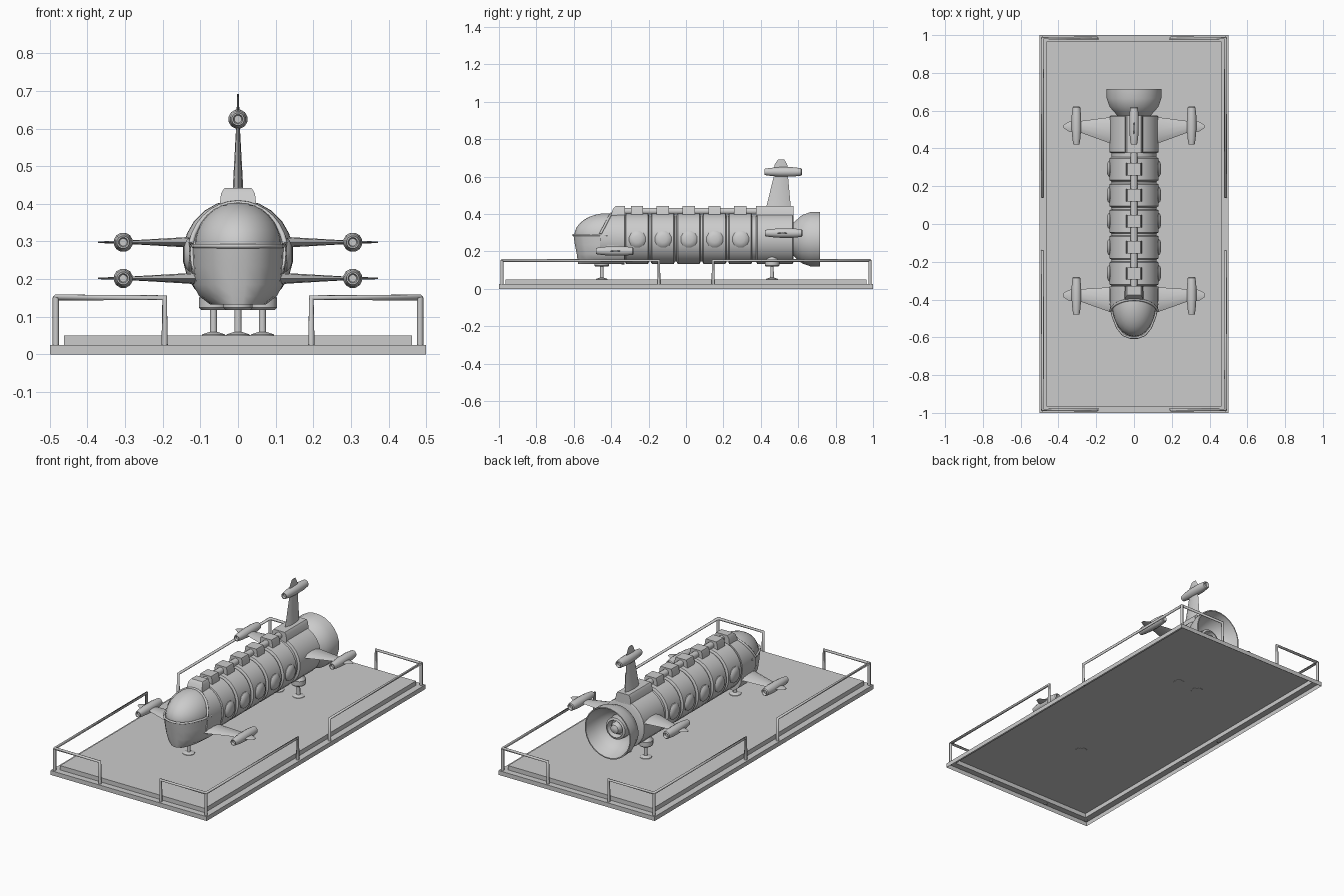
import bpy, bmesh, math
from mathutils import Matrix, Vector

if "Cube" in bpy.data.objects:
    bpy.data.objects.remove(bpy.data.objects["Cube"])

CZ = 0.268  # hull axis height


def finish(name, bm, smooth=True):
    bmesh.ops.recalc_face_normals(bm, faces=bm.faces[:])
    me = bpy.data.meshes.new(name)
    bm.to_mesh(me)
    bm.free()
    ob = bpy.data.objects.new(name, me)
    bpy.context.collection.objects.link(ob)
    if smooth:
        bpy.ops.object.select_all(action='DESELECT')
        ob.select_set(True)
        bpy.context.view_layer.objects.active = ob
        bpy.ops.object.shade_smooth_by_angle(angle=math.radians(35))
    return ob


def loft(name, rings, caps=(True, True), smooth=True):
    """Skin a list of closed rings of points."""
    bm = bmesh.new()
    vs = [[bm.verts.new(p) for p in r] for r in rings]
    n = len(vs[0])
    for a, b in zip(vs, vs[1:]):
        for i in range(n):
            j = (i + 1) % n
            bm.faces.new((a[i], a[j], b[j], b[i]))
    if caps[0]:
        bm.faces.new(vs[0])
    if caps[1]:
        bm.faces.new(vs[-1])
    return finish(name, bm, smooth)


def lathe(name, profile, centre, axis='Y', n=24, sx=1.0, caps=(True, True)):
    """Turn (radius, position) pairs around an axis through centre."""
    rings = []
    for r, t in profile:
        ring = []
        for i in range(n):
            a = 2 * math.pi * (i + 0.5) / n
            u, v = r * math.cos(a), r * math.sin(a)
            p = {'Y': (u * sx, t, v), 'Z': (u, v, t), 'X': (t, u, v)}[axis]
            ring.append(Vector(p) + Vector(centre))
        rings.append(ring)
    return loft(name, rings, caps)


def rect(hx, hy, z):
    return [(-hx, -hy, z), (hx, -hy, z), (hx, hy, z), (-hx, hy, z)]


def tube(name, paths, r, cyclic=False):
    cu = bpy.data.curves.new(name, 'CURVE')
    cu.dimensions = '3D'
    cu.bevel_depth = r
    cu.bevel_resolution = 2
    cu.use_fill_caps = True
    for pts in paths:
        sp = cu.splines.new('POLY')
        sp.points.add(len(pts) - 1)
        for q, p in zip(sp.points, pts):
            q.co = (*p, 1)
        sp.use_cyclic_u = cyclic
    ob = bpy.data.objects.new(name, cu)
    bpy.context.collection.objects.link(ob)
    return ob


# stepped platform, open underneath
loft("platform", [rect(.5, 1, 0), rect(.5, 1, .025), rect(.463, .965, .025),
                  rect(.463, .965, .05)], (False, True), False)

# corner railings
for sx in (-1, 1):
    for sy in (-1, 1):
        X, Y, T, B = sx * .484, sy * .984, .151, .018
        tube("corner_railing", [
            [(sx * .195, Y, B), (sx * .195, Y, T), (X, Y, T), (X, sy * .145, T), (X, sy * .145, B)],
            [(X, Y, B), (X, Y, T)]], .0085)

# landing legs
for x, y in ((0, -.45), (.065, .46), (-.065, .46)):
    lathe("landing_leg", [(.033, .048), (.032, .053), (.01, .06), (.009, .125)], (x, y, 0), 'Z', 12)
    lathe("leg_housing", [(.034, .118), (.04, .124), (.04, .15), (.012, .188)], (x, y, 0), 'Z', 12)

# hull core, ribbed segments and rear section
lathe("hull_core", [(.124, -.36), (.124, .5)], (0, 0, CZ), sx=.96)
segs = [-.262 + .138 * i for i in range(5)]


def drum(name, y0, y1):
    lathe(name, [(.126, y0), (.137, y0 + .006), (.137, y1 - .006), (.126, y1)], (0, 0, CZ), sx=.96)


for y in segs:
    drum("hull_segment", y - .064, y + .064)
    # portholes on both sides
    for s in (-1, 1):
        lathe("porthole", [(.046, s * .10), (.046, s * .13), (.038, s * .138), (.02, s * .144)],
              (0, y + .002, .265), 'X', 12)
drum("rear_hull", .375, .575)


# spine: pipe, clamps and end blocks
def block(name, y0, y1, slope=0.0, w0=.05, w1=.036, z0=.385, z1=.442):
    zm = z1 - .014
    loft(name, [[(-w, a, z), (w, a, z), (w, y1, z), (-w, y1, z)]
                for w, a, z in ((w0, y0, z0), (w0 * .9, y0 + slope * .5, zm), (w1, y0 + slope, z1))])


lathe("spine_pipe", [(.019, -.34), (.019, .4)], (0, 0, .415), n=12)
for y in segs:
    block("spine_clamp", y - .033, y + .033, w0=.043, w1=.034)
block("spine_front_block", -.405, -.327, .03)
block("spine_rear_block", .375, .575)

# cockpit ring with slanted front edge
ring_b, ring_f, arch = [], [], []
for i in range(32):
    a = 2 * math.pi * i / 32
    x, z = .13 * math.cos(a), CZ + .137 * math.sin(a)
    ring_b.append((x, -.33, z))
    ring_f.append((x * .98, -.40 - .06 * min(1, max(0, (.405 - z) / .115)), CZ + (z - CZ) * .98))
loft("cockpit_ring", [ring_b, ring_f])
arch = [Vector(p) for p in ring_f[1:16]]
tube("canopy_arch", [arch], .007)

# lower nose, lofted upward from the keel
half = [(.126, -.33), (.126, -.42), (.116, -.485), (.09, -.55), (.058, -.588), (.02, -.602)]


def nose_ring(k, back, z):
    pts = []
    for x, y in half:
        t = min(1, max(0, (-y - .33) / .27))
        pts.append((x * k, y + back * t, z))
    return pts + [(-x, y, zz) for x, y, zz in reversed(pts)]


loft("lower_nose", [nose_ring(*v) for v in
                    ((.58, .026, .132), (.82, .022, .155), (.95, .018, .185),
                     (.985, .008, .235), (1, 0, .288))])
tube("canopy_sill", [[(p[0] * .98, p[1], p[2]) for p in nose_ring(1, 0, .288)[1:-1]]], .006)

# canopy dome
bm = bmesh.new()
bmesh.ops.create_uvsphere(bm, u_segments=24, v_segments=16, radius=1,
                          matrix=Matrix.Translation((0, -.42, .286)) @ Matrix.Diagonal((.117, .177, .118, 1)))
bmesh.ops.bisect_plane(bm, geom=bm.verts[:] + bm.edges[:] + bm.faces[:],
                       plane_co=(0, 0, .284), plane_no=(0, 0, 1), clear_inner=True)
finish("canopy", bm)

# engine bell with inner nozzle
lathe("engine_bell", [(.085, .57), (.108, .595), (.13, .62), (.146, .665), (.147, .716), (.141, .716),
                      (.125, .66), (.09, .61), (.05, .595)], (0, 0, .265))
lathe("engine_nozzle", [(.055, .58), (.066, .60), (.062, .645), (.05, .65), (.042, .62)], (0, 0, .265), n=16)
lathe("engine_core", [(.034, .6), (.034, .635), (.024, .655), (.008, .662)], (0, 0, .265), n=12)


# wing carrying a pod and an outer fin; span runs along direction d from a centre
def wing(origin, d, up, y0, roots, tips, s_root, s_tip, s_pod):
    o, d, up = Vector(origin), Vector(d), Vector(up)

    def section(s, ya, yb, t):
        w = yb - ya
        return [o + d * s + Vector((0, ya + w * f, 0)) + up * t * g for f, g in
                ((0, 0), (.2, .8), (.5, 1), (.8, .7), (1, 0), (.8, -.7), (.5, -1), (.2, -.8))]
    ra, rb = roots
    ta, tb = tips
    loft("wing", [section(s_root - .03, ra - .01, rb + .01, .02),
                  section(s_root, ra, rb, .014), section(s_tip, ta, tb, .005)])
    loft("pod_fin", [section(s_pod + .015, ta, tb, .004),
                     section(s_pod + .04, ta + .004, tb - .004, .003),
                     section(s_pod + .067, ta + .022, tb - .02, .002)])
    lathe("wing_pod", [(.01, .012), (.013, 0), (.017, 0), (.022, .03), (.026, .08), (.026, .15),
                       (.021, .195), (.016, .2), (.012, .185)], o + d * s_pod + Vector((0, y0, 0)), n=12)


for s in (-1, 1):
    wing((0, 0, .202), (s, 0, 0), (0, 0, 1), -.48, (-.465, -.335), (-.41, -.345), .13, .285, .305)
    wing((0, 0, .298), (s, 0, 0), (0, 0, 1), .422, (.428, .565), (.485, .545), .13, .285, .305)
wing((0, 0, .32), (0, 0, 1), (1, 0, 0), .42, (.43, .56), (.47, .545), .12, .285, .305)
